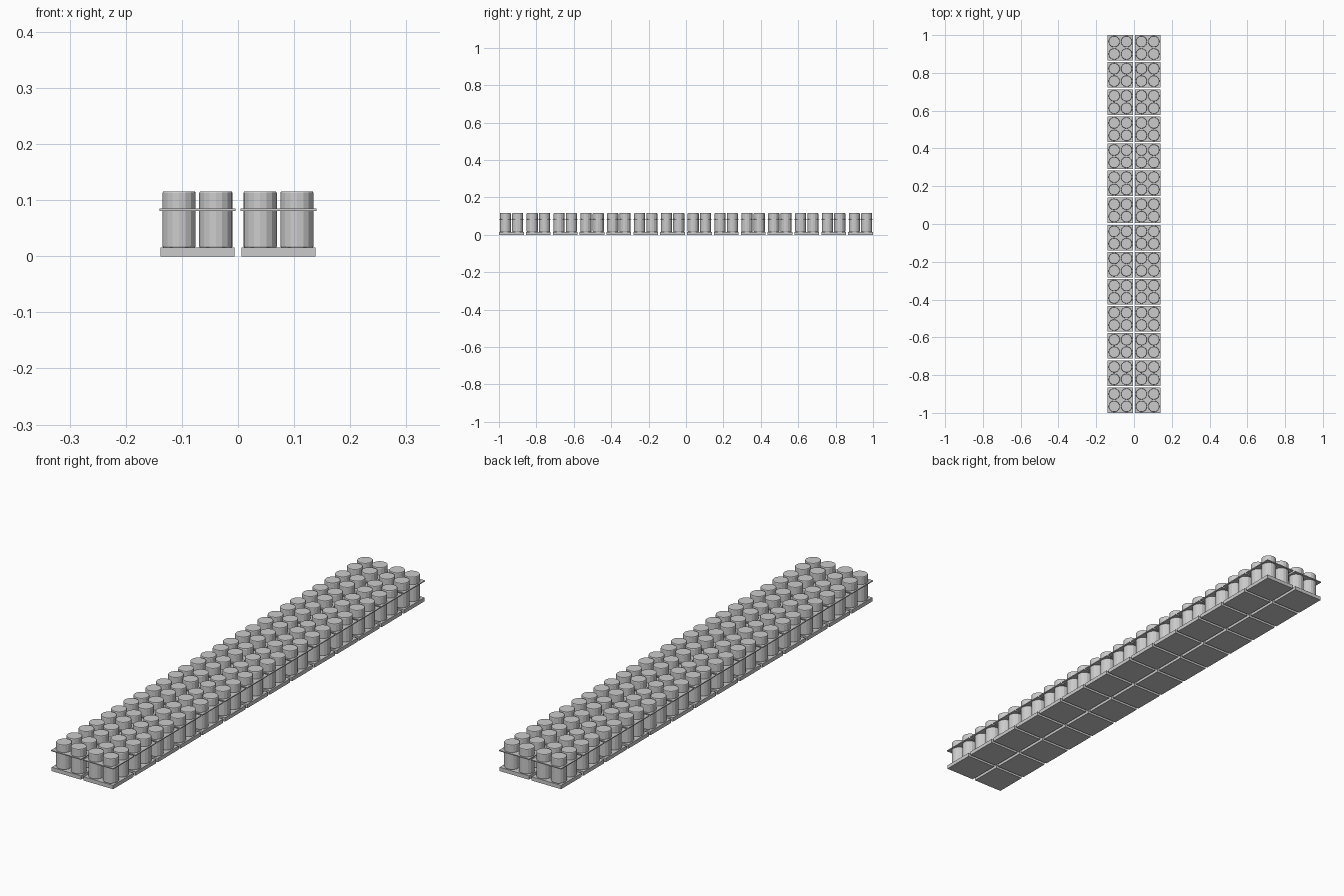
import bpy, bmesh, math
from mathutils import Matrix, Vector

if "Cube" in bpy.data.objects:
    bpy.data.objects.remove(bpy.data.objects["Cube"])

grey = bpy.data.materials.new("light_grey")
grey.diffuse_color = (0.6, 0.6, 0.6, 1)
grey.use_nodes = True
grey.node_tree.nodes["Principled BSDF"].inputs["Base Color"].default_value = grey.diffuse_color

COLS, ROWS = 2, 14
PITCH_X, PITCH_Y = 0.1445, 0.1435
DRUM_OFFSET = 0.0328
SIDES = 16


def add_box(bm, size, z0, z1):
    m = Matrix.Translation((0, 0, (z0 + z1) / 2)) @ Matrix.Diagonal((size, size, z1 - z0, 1))
    bmesh.ops.create_cube(bm, size=1, matrix=m)


def add_drum(bm, cx, cy):
    # Stacked rings: chamfered bottom, straight wall, chamfered lid
    profile = [(0.0285, 0.0155), (0.0297, 0.0175), (0.0297, 0.1125), (0.0285, 0.115)]
    rings = []
    for r, z in profile:
        rings.append([bm.verts.new((cx + r * math.cos(2 * math.pi * i / SIDES),
                                    cy + r * math.sin(2 * math.pi * i / SIDES), z))
                      for i in range(SIDES)])
    for a, b in zip(rings, rings[1:]):
        for i in range(SIDES):
            j = (i + 1) % SIDES
            bm.faces.new((a[i], a[j], b[j], b[i]))
    bm.faces.new(rings[-1])
    bm.faces.new(rings[0][::-1])


def make_mesh(name, build):
    bm = bmesh.new()
    build(bm)
    mesh = bpy.data.meshes.new(name)
    bm.to_mesh(mesh)
    bm.free()
    mesh.materials.append(grey)
    return mesh


def four_drums(bm):
    for sx in (-1, 1):
        for sy in (-1, 1):
            add_drum(bm, sx * DRUM_OFFSET, sy * DRUM_OFFSET)


# One loaded pallet: base, four drums, thin retaining sheet
parts = [
    make_mesh("pallet", lambda bm: add_box(bm, 0.132, 0, 0.0155)),
    make_mesh("drums", four_drums),
    make_mesh("retaining_sheet", lambda bm: add_box(bm, 0.135, 0.081, 0.085)),
]

# Repeat the loaded pallet over the grid
for c in range(COLS):
    for r in range(ROWS):
        for mesh in parts:
            ob = bpy.data.objects.new(f"{mesh.name}_{c + 1}_{r + 1}", mesh)
            ob.location = Vector(((c - (COLS - 1) / 2) * PITCH_X,
                                  (r - (ROWS - 1) / 2) * PITCH_Y, 0))
            bpy.context.collection.objects.link(ob)
